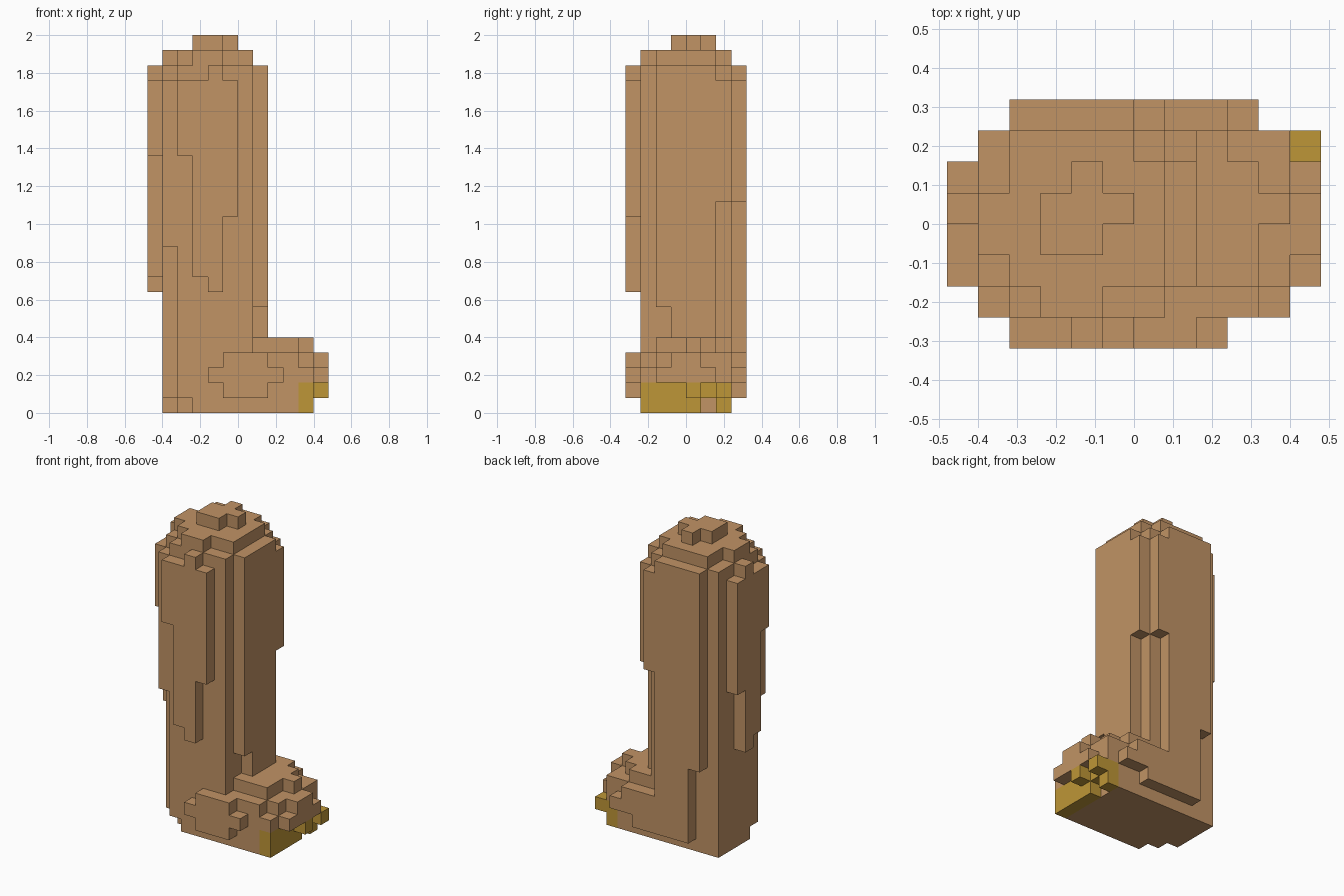
import bpy
import bmesh
from mathutils import Vector

default = bpy.data.objects.get("Cube")
if default:
    bpy.data.objects.remove(default, do_unlink=True)

UNIT = 0.08                      # edge length of one block
ORIGIN = Vector((-6, -4, 0))     # grid corner, in blocks


def material(name, colour):
    mat = bpy.data.materials.new(name)
    mat.use_nodes = True
    mat.diffuse_color = colour
    bsdf = next(n for n in mat.node_tree.nodes if n.type == "BSDF_PRINCIPLED")
    bsdf.inputs["Base Color"].default_value = colour
    return mat


def box(x, y, z):
    """Cells of a box; each argument is a (start, stop) pair in blocks."""
    return {(i, j, k) for i in range(*x) for j in range(*y) for k in range(*z)}


def build(name, cells, solid, mat):
    """Mesh of the outer faces of the cells, with flat regions merged."""
    bm = bmesh.new()
    cache = {}

    def vert(p):
        key = tuple(p)
        if key not in cache:
            cache[key] = bm.verts.new((Vector(key) + ORIGIN) * UNIT)
        return cache[key]

    for cell in sorted(cells):
        for axis in range(3):
            for side in (0, 1):
                near = list(cell)
                near[axis] += 2 * side - 1
                if tuple(near) in solid:
                    continue
                u, v = (axis + 1) % 3, (axis + 2) % 3
                corners = []
                for du, dv in ((0, 0), (1, 0), (1, 1), (0, 1)):
                    p = list(cell)
                    p[axis] += side
                    p[u] += du
                    p[v] += dv
                    corners.append(vert(p))
                bm.faces.new(corners if side else corners[::-1])
    bmesh.ops.dissolve_limit(bm, angle_limit=0.01, verts=bm.verts[:], edges=bm.edges[:])
    mesh = bpy.data.meshes.new(name)
    bm.to_mesh(mesh)
    bm.free()
    mesh.materials.append(mat)
    obj = bpy.data.objects.new(name, mesh)
    bpy.context.collection.objects.link(obj)


# Shaft: rounded column
HEIGHT = 23
leg = box((1, 8), (2, 7), (0, HEIGHT))
leg |= box((1, 7), (1, 2), (1, HEIGHT))
leg |= box((2, 7), (7, 8), (1, HEIGHT))

# Corner blocks missing below a height or in the top layer
for corner, low, high in (((1, 1), 11, 22), ((7, 2), 7, HEIGHT), ((2, 7), 7, HEIGHT),
                          ((7, 6), 14, 22), ((6, 7), 14, 22)):
    leg -= {c for c in leg if c[:2] == corner and not low <= c[2] < high}

# Hanging ridges on the front and the outer side
for n, (low, high) in enumerate(((17, 22), (9, 22), (8, 23), (13, 22))):
    leg |= box((2 + n, 3 + n), (0, 1), (low, high))
    leg |= box((0, 1), (2 + n, 3 + n), (low, high))

# Stepped crown
for j, (start, stop) in enumerate(((3, 5), (2, 7), (1, 7), (1, 7), (2, 7), (2, 6)), 1):
    leg |= box((start, stop), (j, j + 1), (23, 24))
for j, (start, stop) in enumerate(((3, 5), (3, 6), (4, 5)), 3):
    leg |= box((start, stop), (j, j + 1), (24, 25))

# Foot: sole, body and instep
foot = box((3, 10), (1, 7), (0, 1))
foot |= box((3, 11), (1, 7), (1, 3))
foot |= box((3, 10), (1, 2), (3, 4)) | box((3, 11), (2, 7), (3, 4))
for j, stop in enumerate((10, 10, 11, 10, 9), 2):
    foot |= box((3, stop), (j, j + 1), (4, 5))

# Foot: bulges on the front, the back and the tip
for k, (start, stop) in enumerate(((5, 8), (4, 9), (5, 8)), 1):
    foot |= box((start, stop), (0, 1), (k, k + 1))
for k, stop in enumerate((8, 10, 9), 1):
    foot |= box((3, stop), (7, 8), (k, k + 1))
foot |= box((11, 12), (2, 6), (2, 3)) | box((11, 12), (3, 5), (3, 4))

# Claws along the tip
claws = box((10, 11), (1, 5), (0, 2)) | box((10, 11), (5, 7), (1, 2))
claws |= {(10, 6, 0), (11, 4, 1), (11, 6, 1)}

# The sole is rounded at its outer front corner
leg -= {(1, 2, 0)}
foot -= claws
leg -= foot
solid = leg | foot | claws

brown = material("tan_brown", (0.533, 0.292, 0.130, 1))
gold = material("dull_gold", (0.515, 0.305, 0.038, 1))
build("leg_shaft", leg, solid, brown)
build("foot", foot, solid, brown)
build("toe_claws", claws, solid, gold)
